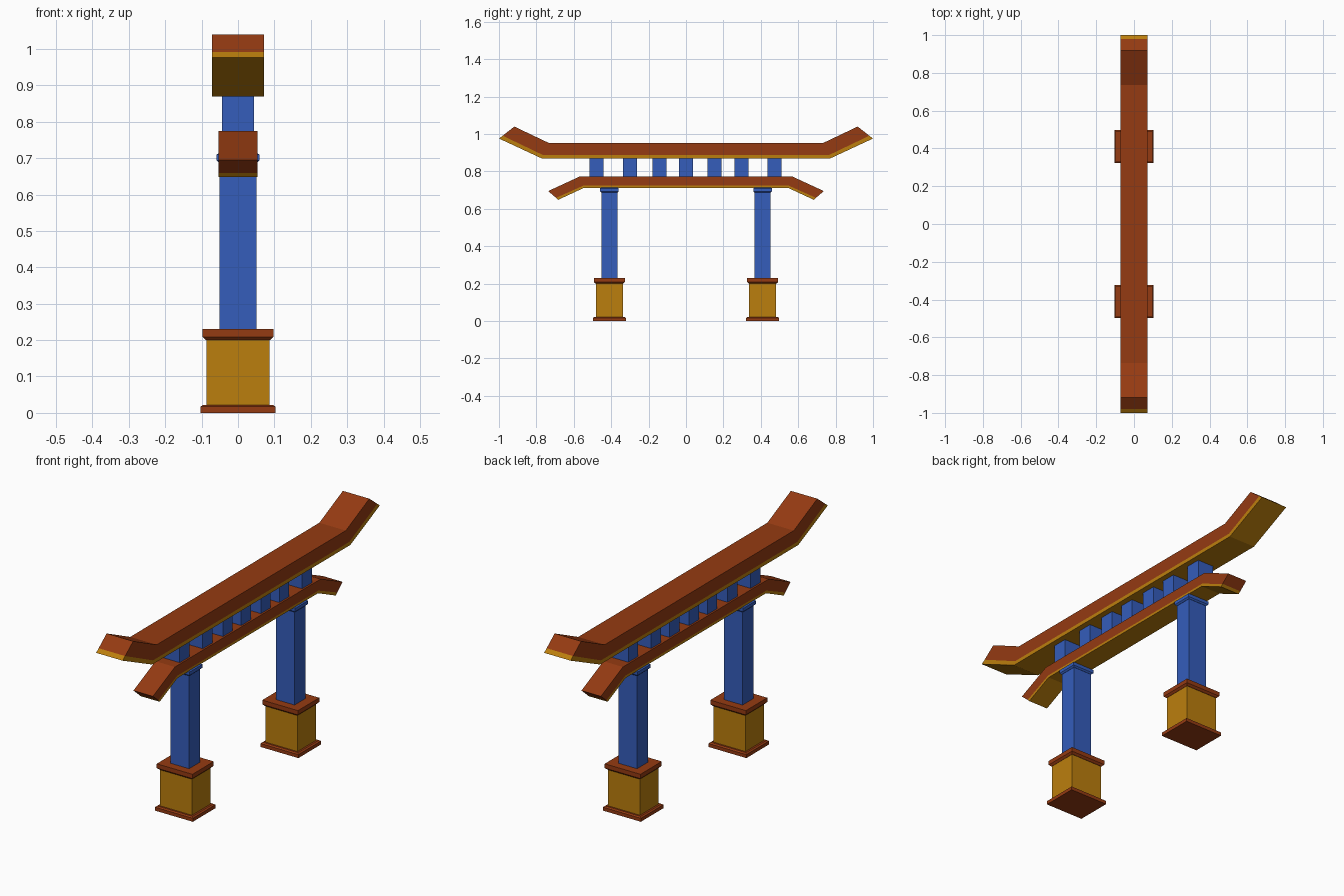
import bpy, bmesh

if "Cube" in bpy.data.objects:
    bpy.data.objects.remove(bpy.data.objects["Cube"])


def material(name, rgb):
    m = bpy.data.materials.new(name)
    m.diffuse_color = (*rgb, 1)
    m.use_nodes = True
    m.node_tree.nodes["Principled BSDF"].inputs["Base Color"].default_value = m.diffuse_color
    return m


RED = material("red_lacquer", (0.30, 0.043, 0.006))
GOLD = material("gold", (0.50, 0.21, 0.004))
BLUE = material("blue_paint", (0.035, 0.11, 0.50))


def finish(name, bm, mat):
    bmesh.ops.recalc_face_normals(bm, faces=bm.faces)
    me = bpy.data.meshes.new(name)
    bm.to_mesh(me)
    bm.free()
    me.materials.append(mat)
    ob = bpy.data.objects.new(name, me)
    bpy.context.collection.objects.link(ob)


def stack(name, y, rings, mat):
    """Square-section solid through rings of (half_x, half_y, z)."""
    bm = bmesh.new()
    loops = [[bm.verts.new((sx * hx, y + sy * hy, z))
              for sx, sy in ((-1, -1), (1, -1), (1, 1), (-1, 1))] for hx, hy, z in rings]
    bm.faces.new(loops[0])
    bm.faces.new(loops[-1])
    for a, b in zip(loops, loops[1:]):
        for i in range(4):
            j = (i + 1) % 4
            bm.faces.new((a[i], a[j], b[j], b[i]))
    finish(name, bm, mat)


def beam(name, lower, upper, hx, mat):
    """Bent beam: half profiles (y, z) from bend to tip, mirrored in y."""
    def line(pts):
        return [(-y, z) for y, z in reversed(pts)] + pts
    bm = bmesh.new()
    rows = [[[bm.verts.new((x, y, z)) for y, z in line(p)] for p in (lower, upper)]
            for x in (-hx, hx)]
    (a, b), (c, d) = rows
    for p, q in ((a, b), (b, d), (d, c), (c, a)):
        for i in range(3):
            bm.faces.new((p[i], p[i + 1], q[i + 1], q[i]))
    for i in (0, 3):
        bm.faces.new((a[i], b[i], d[i], c[i]))
    finish(name, bm, mat)


# Upper roof beam with upturned ends, gold underside
edge = [(0.763, 0.887), (0.98, 0.991)]
beam("top_beam_trim", [(0.77, 0.869), (1.0, 0.976)], edge, 0.072, GOLD)
beam("top_beam", edge, [(0.735, 0.953), (0.918, 1.04)], 0.072, RED)

# Lower beam with downturned ends, gold underside
edge = [(0.549, 0.724), (0.695, 0.659)]
beam("lower_beam_trim", [(0.546, 0.712), (0.684, 0.648)], edge, 0.053, GOLD)
beam("lower_beam", edge, [(0.566, 0.774), (0.737, 0.695)], 0.053, RED)

# Spacer blocks between the beams
for y in (-0.478, -0.299, -0.142, 0.0, 0.153, 0.296, 0.473):
    stack("spacer_block", y, [(0.044, 0.038, 0.77), (0.044, 0.038, 0.875)], BLUE)

# Two posts on pedestals
for side, y in (("left", -0.41), ("right", 0.41)):
    stack(side + "_foot", y, [(0.103, 0.088, 0), (0.103, 0.088, 0.017), (0.096, 0.081, 0.022)], RED)
    stack(side + "_pedestal", y, [(0.087, 0.072, 0.02), (0.087, 0.072, 0.205)], GOLD)
    stack(side + "_pedestal_cap", y,
          [(0.088, 0.074, 0.2), (0.097, 0.083, 0.209), (0.097, 0.083, 0.23)], RED)
    stack(side + "_post", y, [(0.051, 0.043, 0.228), (0.051, 0.043, 0.7)], BLUE)
    stack(side + "_post_cap", y,
          [(0.052, 0.044, 0.687), (0.059, 0.05, 0.694), (0.059, 0.05, 0.71), (0.052, 0.044, 0.714)], BLUE)
